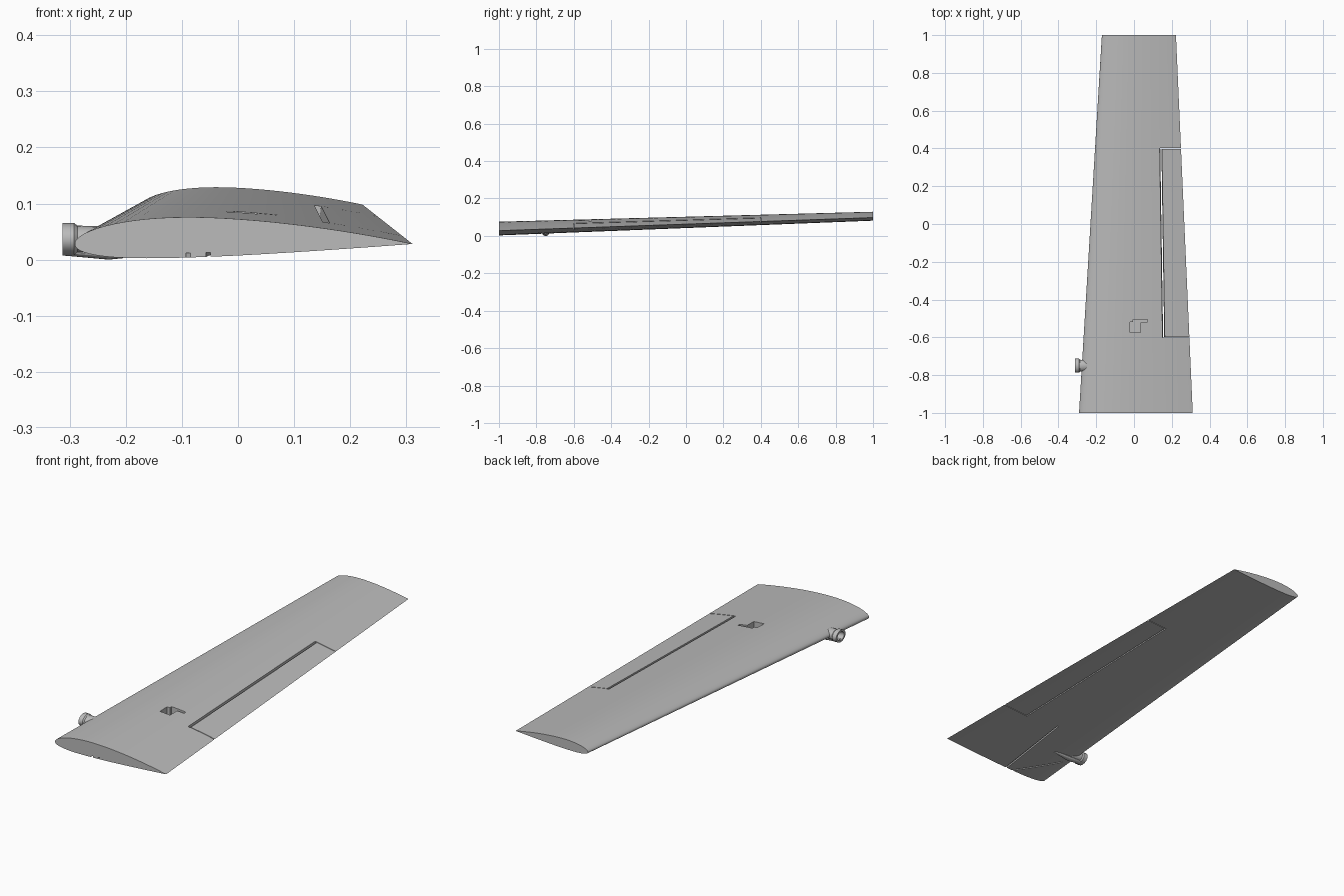
import bpy, bmesh, math
from mathutils import Vector

cube = bpy.data.objects.get("Cube")
if cube:
    bpy.data.objects.remove(cube, do_unlink=True)

grey = bpy.data.materials.new("plain grey")
grey.use_nodes = True
grey.diffuse_color = (0.5, 0.5, 0.5, 1)
grey.node_tree.nodes["Principled BSDF"].inputs["Base Color"].default_value = (0.5, 0.5, 0.5, 1)


def loft(name, rings, material=grey):
    """Skin a row of closed point rings and cap both ends."""
    bm = bmesh.new()
    rows = [[bm.verts.new(p) for p in ring] for ring in rings]
    n = len(rows[0])
    for a, b in zip(rows, rows[1:]):
        for i in range(n):
            j = (i + 1) % n
            bm.faces.new((a[i], a[j], b[j], b[i]))
    bm.faces.new(rows[0][::-1])
    bm.faces.new(rows[-1])
    bmesh.ops.recalc_face_normals(bm, faces=bm.faces)
    mesh = bpy.data.meshes.new(name)
    bm.to_mesh(mesh)
    bm.free()
    mesh.materials.append(material)
    ob = bpy.data.objects.new(name, mesh)
    bpy.context.collection.objects.link(ob)
    return ob


def smooth(ob):
    bpy.ops.object.select_all(action="DESELECT")
    ob.select_set(True)
    bpy.context.view_layer.objects.active = ob
    bpy.ops.object.shade_smooth_by_angle(angle=math.radians(30))


# Tapered planform with dihedral, as functions of the span position
def mix(a, b, y):
    return a + (b - a) * (y + 1) / 2


def lead(y): return mix(-0.291, -0.17, y)
def trail(y): return mix(0.311, 0.222, y)
def chord_z(y): return mix(0.028, 0.098, y)


# Cambered airfoil, side is +1 for the upper skin and -1 for the lower
def foil(t, side):
    thick = 0.6 * (0.2969 * math.sqrt(t) - 0.126 * t - 0.3516 * t**2
                   + 0.2843 * t**3 - 0.1036 * t**4)
    p, m = 0.4, 0.02
    if t < p:
        camber = m / p**2 * (2 * p * t - t * t)
    else:
        camber = m / (1 - p)**2 * (1 - 2 * p + 2 * p * t - t * t)
    return camber + side * thick


def skin(x, y, side):
    c = trail(y) - lead(y)
    t = min(max((x - lead(y)) / c, 0), 1)
    return chord_z(y) + c * foil(t, side)


def section(y, n=36):
    c = trail(y) - lead(y)
    ts = [(1 - math.cos(math.pi * i / n)) / 2 for i in range(n + 1)]
    path = [(t, 1) for t in reversed(ts)] + [(t, -1) for t in ts[1:-1]]
    return [(lead(y) + t * c, y, chord_z(y) + c * foil(t, s)) for t, s in path]


wing = loft("wing", [section(-1), section(1)])


# Cutters for the control surface gaps, pocket and cable channels
def cut(name, rings):
    tool = loft(name, rings)
    mod = wing.modifiers.new(name, "BOOLEAN")
    mod.object = tool
    mod.operation = "DIFFERENCE"
    mod.solver = "EXACT"
    bpy.context.view_layer.objects.active = wing
    bpy.ops.object.modifier_apply(modifier=mod.name)
    bpy.data.objects.remove(tool, do_unlink=True)


def plan(points, low, high):
    return [[(x, y, z) for x, y in points] for z in (low, high)]


def hinge_slot(x, y):
    top, low = skin(x, y, 1) + 0.01, skin(x, y, -1) - 0.01
    return [(x - 0.007, y, top), (x + 0.007, y, top),
            (x + 0.002, y, low), (x - 0.002, y, low)]


cut("hinge_gap", [hinge_slot(0.157, -0.6), hinge_slot(0.142, 0.4)])
for label, y, x in (("inner", -0.6, 0.153), ("outer", 0.4, 0.137)):
    g = 0.0018
    cut(label + "_end_gap",
        plan([(x, y - g), (0.4, y - g), (0.4, y + g), (x, y + g)], -0.1, 0.3))

# Actuator pocket with its narrow arm slot
cut("actuator_pocket",
    plan([(-0.02, -0.575), (0.035, -0.575), (0.035, -0.522), (0.072, -0.52),
          (0.072, -0.506), (-0.005, -0.506), (-0.005, -0.52), (-0.02, -0.52)],
         0.045, 0.2))


def channel(name, start, end):
    rings = []
    for i in range(6):
        x, y = Vector(start).lerp(Vector(end), i / 5)
        z, w = skin(x, y, -1), 0.004
        rings.append([(x - w, y, z - 0.01), (x + w, y, z - 0.01),
                      (x + w, y, z + 0.008), (x - w, y, z + 0.008)])
    cut(name, rings)


channel("actuator_channel", (-0.055, -1.02), (-0.01, -0.57))
channel("pod_channel", (-0.075, -1.02), (-0.23, -0.8))
smooth(wing)


# Hollow pod on the leading edge: rings of (x, relative radius)
def ring(x, y, z, ry, rz, n=16):
    return [(x, y + ry * math.cos(2 * math.pi * i / n),
             z + rz * math.sin(2 * math.pi * i / n)) for i in range(n)]


profile = [(-0.275, 0.6), (-0.313, 0.7), (-0.313, 1), (-0.292, 1),
           (-0.286, 0.85), (-0.24, 0.8), (-0.2, 0.3)]
pod = loft("leading_edge_pod",
           [ring(x, -0.75, 0.036, 0.037 * r, 0.029 * r) for x, r in profile])
smooth(pod)

# Slim keel under the pod, fading into the lower skin
keel = loft("pod_keel", [ring(-0.308, -0.75, 0.014, 0.012, 0.007),
                         ring(-0.23, -0.75, 0.009, 0.016, 0.009),
                         ring(-0.14, -0.75, 0.014, 0.006, 0.005)])
smooth(keel)
